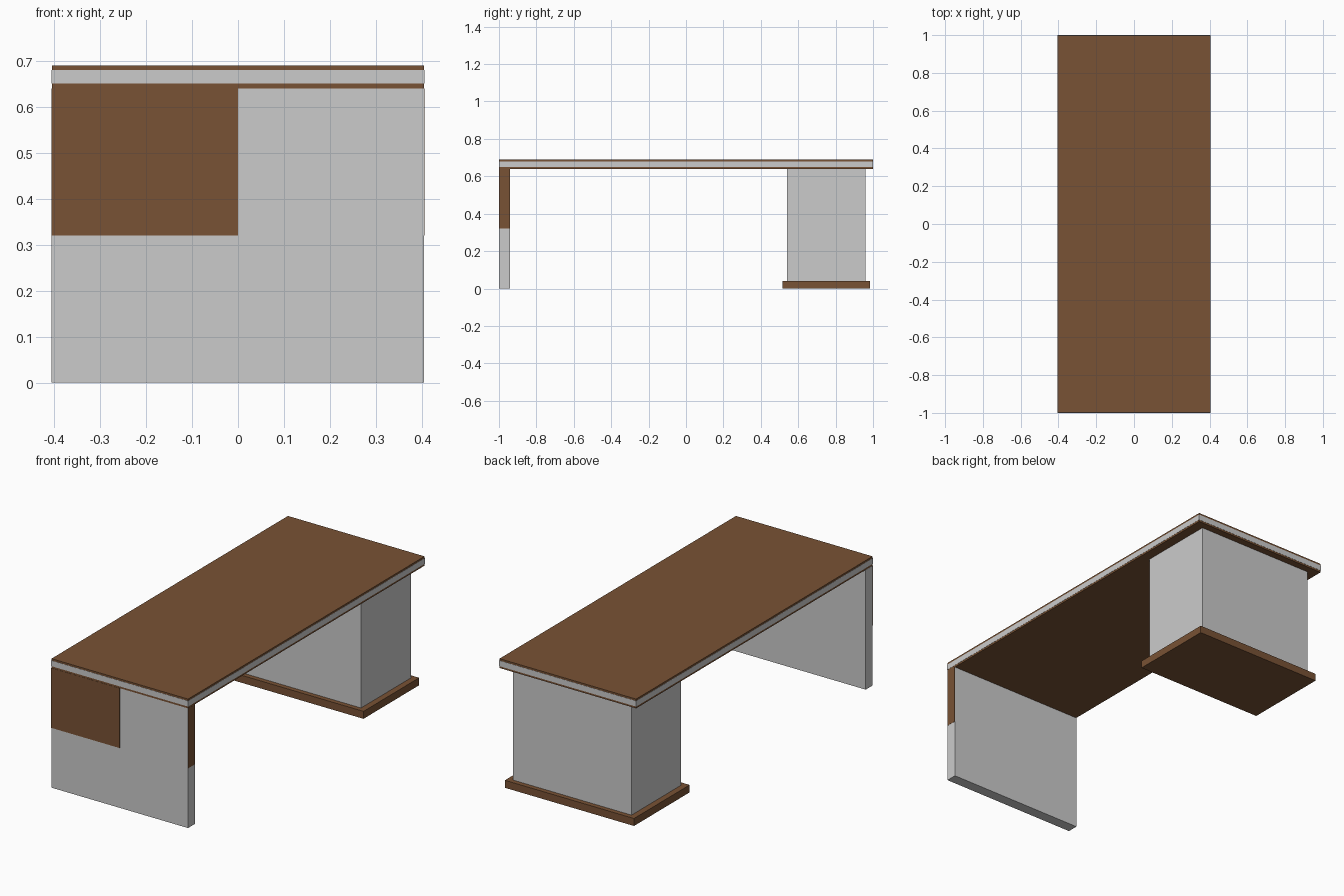
import bpy

if "Cube" in bpy.data.objects:
    bpy.data.objects.remove(bpy.data.objects["Cube"])


def material(name, color):
    m = bpy.data.materials.new(name)
    m.diffuse_color = color
    m.use_nodes = True
    m.node_tree.nodes["Principled BSDF"].inputs["Base Color"].default_value = m.diffuse_color
    return m


wood = material("wood", (0.19, 0.085, 0.035, 1))


def box(name, x, y, z, mat=None):
    """Flat-faced box from (min, max) ranges on each axis."""
    bpy.ops.mesh.primitive_cube_add(
        size=1, location=[(a + b) / 2 for a, b in (x, y, z)])
    o = bpy.context.object
    o.name = name
    o.scale = [b - a for a, b in (x, y, z)]
    bpy.ops.object.transform_apply(location=False, rotation=False, scale=True)
    if mat:
        o.data.materials.append(mat)
    return o


W, L = 0.405, 1.0   # half width and half length of the desk
E = 0.001           # thickness of applied facings

# Wooden desk top with a grey edge band around its rim
box("desk_top", (-W + E, W - E), (-L + E, L - E), (0.64, 0.69), wood)
for s, end in ((-1, "front"), (1, "back")):
    y = sorted((s * L, s * (L - E)))
    box(f"edge_band_{end}", (-W, W), y, (0.65, 0.68))
for s, side in ((-1, "left"), (1, "right")):
    x = sorted((s * W, s * (W - E)))
    box(f"edge_band_{side}", x, (-L + E, L - E), (0.65, 0.68))

# Full-width panel leg with wooden facings on its upper half
box("panel_leg", (-W, W - E), (-L + E, -0.94), (0, 0.64))
box("leg_front_facing", (-W, 0), (-L, -L + E), (0.32, 0.64), wood)
box("leg_side_facing", (W - E, W), (-L + E, -0.94), (0.32, 0.64), wood)

# Pedestal cabinet on a wooden plinth
box("pedestal", (-0.35, 0.35), (0.54, 0.96), (0.04, 0.64))
box("plinth", (-0.382, 0.382), (0.515, 0.985), (0, 0.04), wood)
